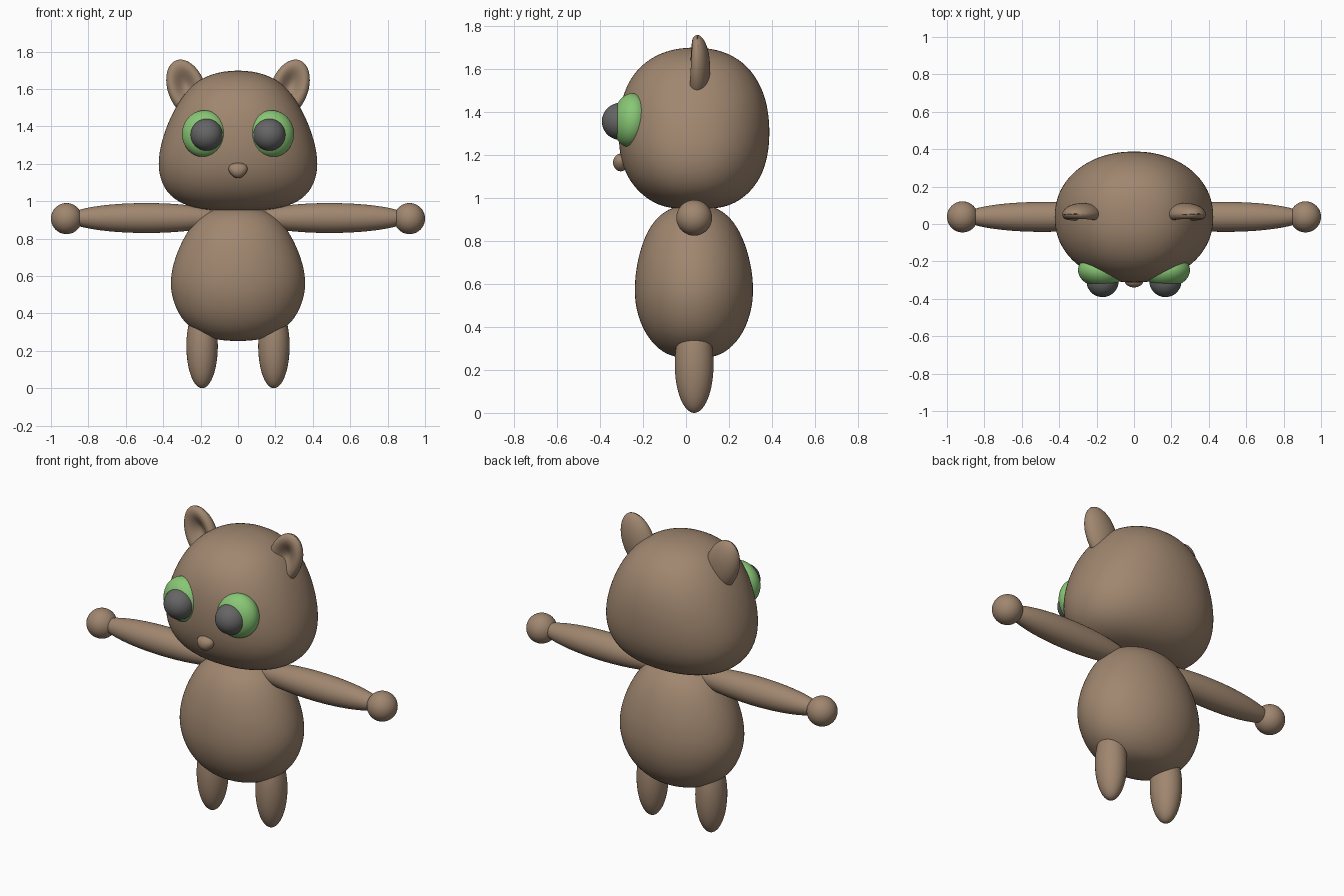
import bpy, bmesh, math
from mathutils import Vector

# Remove the default cube only
default_cube = bpy.data.objects.get("Cube")
if default_cube:
    bpy.data.objects.remove(default_cube, do_unlink=True)

MID_Y = 0.038  # depth of the body's centre line


def make_material(name, rgb):
    mat = bpy.data.materials.new(name)
    mat.use_nodes = True
    mat.diffuse_color = (*rgb, 1)
    mat.node_tree.nodes["Principled BSDF"].inputs["Base Color"].default_value = (*rgb, 1)
    return mat


FUR = make_material("brown_fur", (0.35, 0.24, 0.16))
GREEN = make_material("green_eye", (0.25, 0.57, 0.18))
GREY = make_material("dark_grey_pupil", (0.13, 0.13, 0.13))


def finish(bm, name, mat):
    """Turn a bmesh into a smooth shaded object with one material."""
    bmesh.ops.recalc_face_normals(bm, faces=bm.faces)
    for face in bm.faces:
        face.smooth = True
    mesh = bpy.data.meshes.new(name)
    bm.to_mesh(mesh)
    bm.free()
    mesh.materials.append(mat)
    obj = bpy.data.objects.new(name, mesh)
    bpy.context.collection.objects.link(obj)
    return obj


def ellipsoid(name, centre, radii, mat, rotation=(0, 0, 0), shape=None):
    """Ellipsoid, optionally reshaped by a function on the unit sphere."""
    bm = bmesh.new()
    bmesh.ops.create_uvsphere(bm, u_segments=48, v_segments=32, radius=1)
    for v in bm.verts:
        if shape:
            shape(v.co)
        v.co *= Vector(radii)
    obj = finish(bm, name, mat)
    obj.location = centre
    obj.rotation_euler = rotation
    return obj


def loft(name, rings, bottom, top, power, mat, segments=32):
    """Stack of rounded rings (z, half width, front y, back y) closed at both ends."""
    def rounded(t):
        return math.copysign(abs(t) ** (2 / power), t)

    bm = bmesh.new()
    loops = []
    for z, half, front, back in rings:
        loop = []
        for i in range(segments):
            a = math.tau * i / segments
            y = (front + back) / 2 + (back - front) / 2 * rounded(math.sin(a))
            loop.append(bm.verts.new((half * rounded(math.cos(a)), y, z)))
        loops.append(loop)
    for low, high in zip(loops, loops[1:]):
        for i in range(segments):
            j = (i + 1) % segments
            bm.faces.new((low[i], low[j], high[j], high[i]))
    for loop, z in ((loops[0], bottom), (loops[-1], top)):
        pole = bm.verts.new((0, MID_Y, z))
        for i in range(segments):
            bm.faces.new((loop[i], loop[(i + 1) % segments], pole))
    obj = finish(bm, name, mat)
    obj.modifiers.new("smooth", "SUBSURF").levels = 2
    obj.modifiers["smooth"].render_levels = 2
    return obj


# Head: wide cheeks narrowing to a rounded crown
loft("head", [
    (0.95, 0.13, -0.06, 0.14),
    (0.965, 0.25, -0.13, 0.21),
    (1.01, 0.35, -0.205, 0.285),
    (1.09, 0.412, -0.275, 0.35),
    (1.2, 0.434, -0.312, 0.386),
    (1.33, 0.41, -0.318, 0.393),
    (1.46, 0.36, -0.303, 0.376),
    (1.57, 0.295, -0.255, 0.325),
    (1.65, 0.215, -0.17, 0.245),
    (1.69, 0.11, -0.07, 0.145),
], 0.945, 1.7, 2.15, FUR)

# Body: egg shape, fuller low down
loft("body", [
    (0.26, 0.13, -0.06, 0.135),
    (0.29, 0.215, -0.125, 0.2),
    (0.37, 0.31, -0.195, 0.27),
    (0.48, 0.355, -0.235, 0.308),
    (0.58, 0.367, -0.243, 0.317),
    (0.7, 0.34, -0.23, 0.303),
    (0.82, 0.285, -0.195, 0.265),
    (0.91, 0.22, -0.14, 0.21),
    (0.96, 0.13, -0.06, 0.135),
], 0.25, 0.975, 2, FUR)


def hollow_ear(co):
    """Press a bowl into the front half of the ear."""
    if co.y < 0:
        r = math.hypot(co.x, co.z - 0.1)
        co.y += 1.25 * math.exp(-(r / 0.55) ** 2)


def taper_nose(co):
    """Narrow the nose towards its lower edge."""
    co.x *= 0.85 + 0.2 * co.z


# Paired parts, mirrored left and right
for side, s in (("left", 1), ("right", -1)):
    ellipsoid(side + "_arm", (s * 0.49, MID_Y, 0.91), (0.43, 0.08, 0.08), FUR)
    ellipsoid(side + "_hand", (s * 0.917, MID_Y, 0.907), (0.083,) * 3, FUR)
    ellipsoid(side + "_leg", (s * 0.192, MID_Y, 0.225), (0.084, 0.09, 0.225), FUR)
    ellipsoid(side + "_ear", (s * 0.275, 0.05, 1.603), (0.1, 0.062, 0.16), FUR,
              (0, s * math.radians(20), 0), hollow_ear)
    ellipsoid(side + "_eye", (s * 0.18, -0.255, 1.36), (0.12, 0.085, 0.126), GREEN,
              (math.radians(-5), 0, s * math.radians(8)))
    ellipsoid(side + "_pupil", (s * 0.168, -0.305, 1.355), (0.086,) * 3, GREY)

# Nose
ellipsoid("nose", (0, -0.303, 1.164), (0.058, 0.036, 0.041), FUR, shape=taper_nose)
